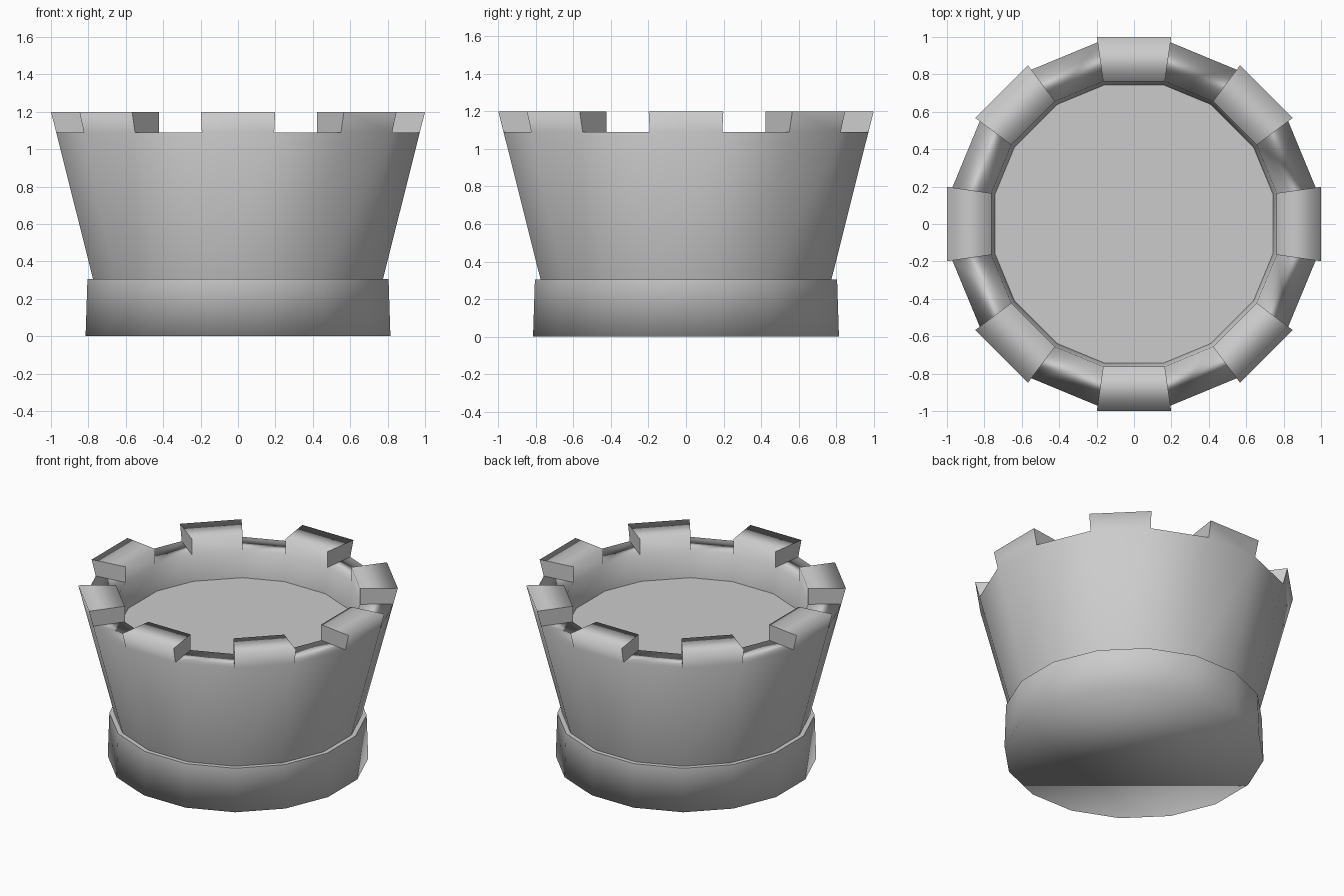
import bpy, bmesh, math

if "Cube" in bpy.data.objects:
    bpy.data.objects.remove(bpy.data.objects["Cube"])

SIDES = 16
HALF = math.pi / SIDES


def ring(bm, apothem, z, half_angle=HALF):
    """16-sided ring with flats on the axes; half_angle widens the merlon sides."""
    verts = []
    for k in range(SIDES // 2):
        mid = k * math.tau / (SIDES // 2)
        r = apothem / math.cos(HALF)
        for a in (mid - half_angle, mid + half_angle):
            verts.append(bm.verts.new((r * math.cos(a), r * math.sin(a), z)))
    return verts


def bridge(bm, a, b):
    n = len(a)
    return [bm.faces.new((a[i], a[(i + 1) % n], b[(i + 1) % n], b[i])) for i in range(n)]


def finish(bm, name):
    bmesh.ops.recalc_face_normals(bm, faces=bm.faces[:])
    mesh = bpy.data.meshes.new(name)
    bm.to_mesh(mesh)
    bm.free()
    obj = bpy.data.objects.new(name, mesh)
    bpy.context.collection.objects.link(obj)
    return obj


def sharpen(faces):
    for f in faces:
        for e in f.edges:
            e.smooth = False


# Base: low drum, softly shaded round the side and underside
bm = bmesh.new()
low, high = ring(bm, 0.815, 0.0), ring(bm, 0.805, 0.305)
bridge(bm, low, high)
bm.faces.new(low[::-1])
top = bm.faces.new(high)
for f in bm.faces:
    f.smooth = True
sharpen([top])
finish(bm, "tower_base")

# Flared wall: outer skin, rim and inner skin
INNER = math.radians(12.2)
bm = bmesh.new()
outer_low = ring(bm, 0.775, 0.305)
outer_rim = ring(bm, 0.972, 1.09)
inner_rim = ring(bm, 0.765, 1.09, INNER)
inner_low = ring(bm, 0.745, 0.91, INNER)
bridge(bm, outer_low, outer_rim)
rim = bridge(bm, outer_rim, inner_rim)
bridge(bm, inner_rim, inner_low)
bmesh.ops.recalc_face_normals(bm, faces=bm.faces[:])

# Merlons: every second rim face raised, its outer edge following the flare
tops = bmesh.ops.extrude_discrete_faces(bm, faces=rim[::2])["faces"]
for f in tops:
    for v in f.verts:
        if math.hypot(v.co.x, v.co.y) > 0.9:
            v.co.x *= 1.0 / 0.972
            v.co.y *= 1.0 / 0.972
        v.co.z = 1.2
for f in bm.faces:
    f.smooth = True
bm.normal_update()
for f in tops:
    for e in f.edges:
        for side in e.link_faces:
            c = side.calc_center_median()
            radial = side.normal.x * c.x + side.normal.y * c.y
            if side is not f and abs(radial) < 0.3:
                sharpen([side])
finish(bm, "crenellated_wall")

# Floor inside the battlements
bm = bmesh.new()
bm.faces.new(ring(bm, 0.745, 0.91, INNER))
finish(bm, "tower_floor")
